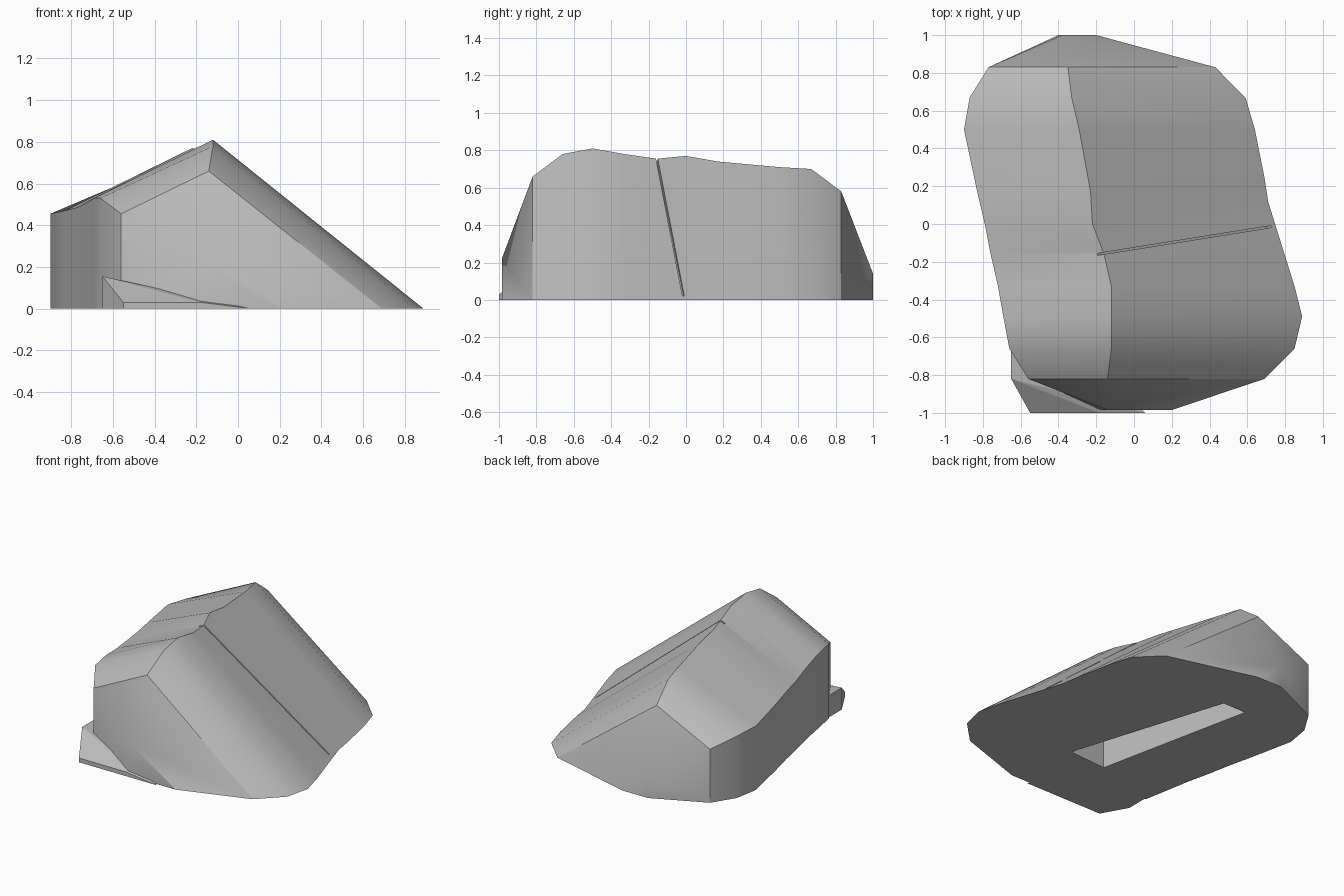
import bpy, bmesh
from mathutils import Vector

cube = bpy.data.objects.get("Cube")
if cube:
    bpy.data.objects.remove(cube, do_unlink=True)

stone = bpy.data.materials.new("grey_stone")
stone.use_nodes = True
color = (0.5, 0.5, 0.5, 1)
stone.diffuse_color = color
bsdf = next(n for n in stone.node_tree.nodes if n.type == 'BSDF_PRINCIPLED')
bsdf.inputs["Base Color"].default_value = color
bsdf.inputs["Roughness"].default_value = 0.9


def finish(name, bm):
    """Turn a bmesh into a stone object."""
    bmesh.ops.recalc_face_normals(bm, faces=bm.faces)
    mesh = bpy.data.meshes.new(name)
    bm.to_mesh(mesh)
    bm.free()
    mesh.materials.append(stone)
    obj = bpy.data.objects.new(name, mesh)
    bpy.context.collection.objects.link(obj)
    return obj


def hull(name, points):
    bm = bmesh.new()
    verts = [bm.verts.new(p) for p in points]
    result = bmesh.ops.convex_hull(bm, input=verts)
    unused = [g for g in result["geom_interior"] if isinstance(g, bmesh.types.BMVert)]
    bmesh.ops.delete(bm, geom=unused, context='VERTS')
    return finish(name, bm)


# Cross-sections, back to front: y, wall x, wall top, ridge x, ridge z, toe x, toe y
sections = [
    (.83, -.77, .38, -.35, .58, .43, .83),
    (.67, -.87, .44, -.33, .70, .59, .67),
    (.50, -.90, .455, -.29, .71, .64, .50),
    (.17, -.83, .47, -.23, .74, .69, .25),
    (0, -.79, .48, -.22, .77, .71, .12),
    (-.155, -.76, .49, -.16, .755, .75, -.01),
    (-.33, -.72, .51, -.12, .78, .85, -.33),
    (-.50, -.69, .53, -.12, .81, .89, -.49),
    (-.66, -.66, .53, -.12, .78, .85, -.66),
    (-.82, -.56, .455, -.14, .66, .69, -.82),
]

# Main boulder: wall, upper slope and long slope
bm = bmesh.new()
rows = []
for y, wall, top, ridge, peak, toe, toe_y in sections:
    pts = [(wall, y, 0), (wall, y, top), (ridge, y, peak), (toe, toe_y, 0)]
    rows.append([bm.verts.new(p) for p in pts])
for a, b in zip(rows, rows[1:]):
    for i in range(3):
        bm.faces.new((a[i], a[i + 1], b[i + 1], b[i]))


def end_cap(row, foot_a, nose, foot_b):
    """Close one end with facets running down to a small nose."""
    f, n, g = [bm.verts.new(p) for p in (foot_a, nose, foot_b)]
    base, shoulder, ridge, toe = row
    for face in ((base, shoulder, n), (base, n, f), (shoulder, ridge, n),
                 (ridge, toe, n), (toe, g, n), (f, n, g)):
        bm.faces.new(face)
    return f, g


back = end_cap(rows[0], (-.4, 1, 0), (-.38, 1, .14), (-.2, 1, 0))
front = end_cap(rows[-1], (-.18, -.985, 0), (-.14, -.985, .22), (.2, -.985, 0))
bm.faces.new([r[0] for r in rows] + list(front)
             + [r[3] for r in reversed(rows)] + [back[1], back[0]])
boulder = finish("boulder", bm)

# Hollow in the underside: upright on one side, sloping on the other
pocket = hull("pocket_cutter", [
    (-.19, -.53, -.05), (.10, -.51, -.05), (.10, -.51, 0), (-.19, -.53, .2),
    (-.43, .60, -.05), (-.25, .60, -.05), (-.25, .60, 0), (-.43, .60, .2)])

# Thin crack running down the long slope
blade = [Vector(p) for p in ((-.2, -.162, .95), (-.2, -.162, .745),
                             (.7, -.018, .02), (.8, -.002, .02), (.8, -.002, .95))]
half = Vector((-.0008, .005, 0))
crack = hull("crack_cutter", [p + s * half for p in blade for s in (-1, 1)])

for cutter in (pocket, crack):
    cut = boulder.modifiers.new(cutter.name, 'BOOLEAN')
    cut.operation = 'DIFFERENCE'
    cut.solver = 'EXACT'
    cut.object = cutter
depsgraph = bpy.context.evaluated_depsgraph_get()
carved = bpy.data.meshes.new_from_object(boulder.evaluated_get(depsgraph))
boulder.modifiers.clear()
boulder.data = carved
for cutter in (pocket, crack):
    bpy.data.objects.remove(cutter, do_unlink=True)

# Low wedge at the foot of the front corner
hull("foot_wedge", [
    (-.65, -.66, 0), (-.65, -.82, 0), (-.55, -1, 0), (.06, -1, 0), (-.3, -.66, 0),
    (-.65, -.66, .155), (-.65, -.82, .155), (-.55, -1, .03), (-.18, -1, .03),
    (-.55, -.82, .13)])

# Soft shading with sharp creases
bpy.ops.object.select_all(action='DESELECT')
boulder.select_set(True)
bpy.context.view_layer.objects.active = boulder
bpy.ops.object.shade_smooth_by_angle(angle=0.5)
